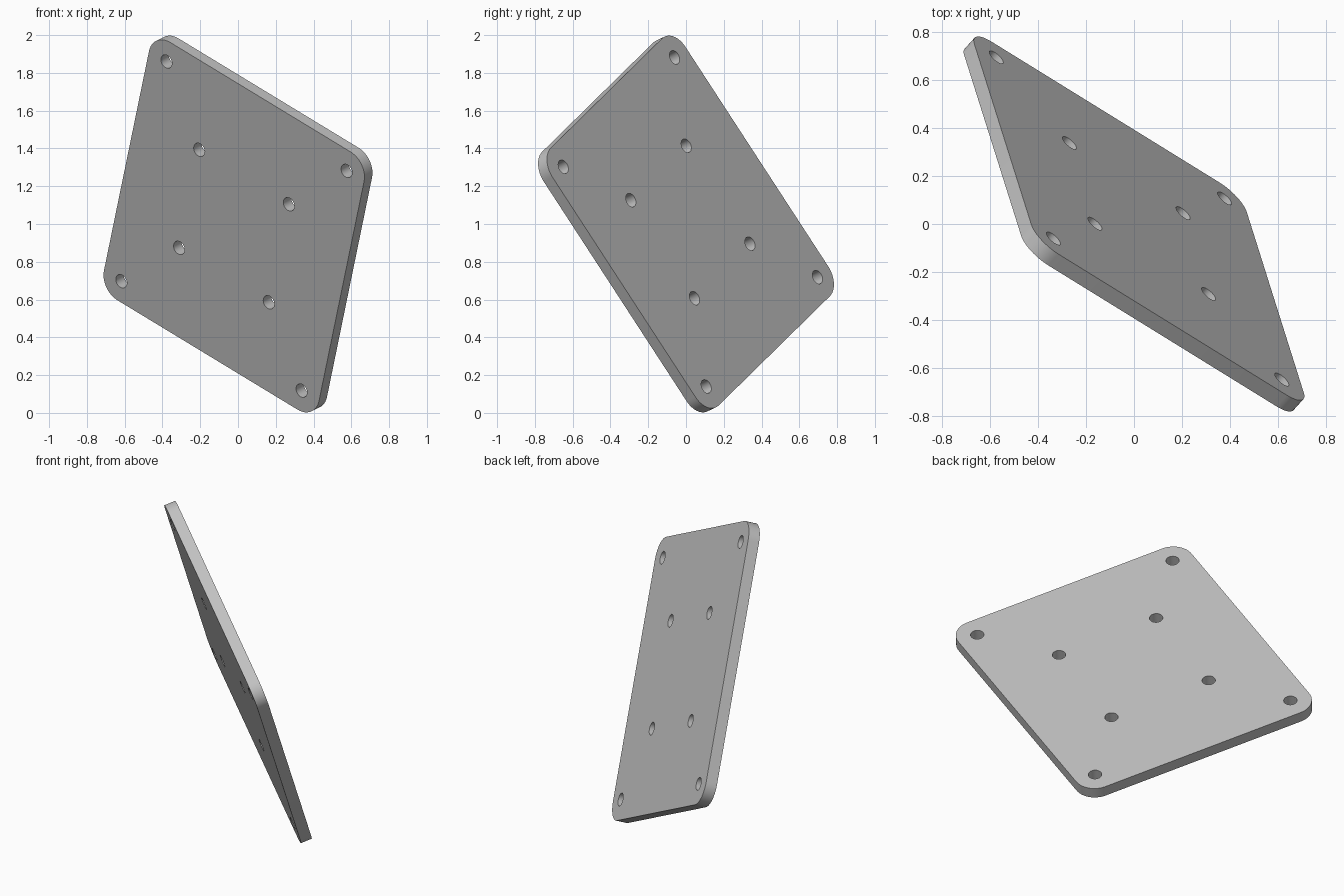
import bpy, bmesh
from math import sin, cos, pi, tau
from mathutils import Vector, Matrix

cube = bpy.data.objects.get("Cube")
if cube:
    bpy.data.objects.remove(cube, do_unlink=True)

# Plate dimensions, in its own flat plane
HOLE_X, HOLE_Y = 0.631, 0.704     # corner holes share the corner centres
CORNER_R, HOLE_R = 0.122, 0.038
INNER = 0.314
THICK = 0.067
STEPS = 12

grey = bpy.data.materials.new("Grey metal")
grey.use_nodes = True
colour = (0.53, 0.53, 0.53, 1)
grey.diffuse_color = colour
grey.node_tree.nodes["Principled BSDF"].inputs["Base Color"].default_value = colour


def arc(cx, cy, r, start, sweep, count):
    return [(cx + r * cos(start + sweep * i / count),
             cy + r * sin(start + sweep * i / count)) for i in range(count + 1)]


def add_loop(bm, points):
    verts = [bm.verts.new((x, y, -THICK / 2)) for x, y in points]
    for a, b in zip(verts, verts[1:] + verts[:1]):
        bm.edges.new((a, b))


bm = bmesh.new()

# Rounded outline
outline = []
for k, (sx, sy) in enumerate([(1, 1), (-1, 1), (-1, -1), (1, -1)]):
    outline += arc(sx * HOLE_X, sy * HOLE_Y, CORNER_R, k * pi / 2, pi / 2, STEPS)
add_loop(bm, outline)

# Four corner holes and four inner holes
for hx, hy in [(HOLE_X, HOLE_Y), (INNER, INNER)]:
    for sx in (-1, 1):
        for sy in (-1, 1):
            add_loop(bm, arc(sx * hx, sy * hy, HOLE_R, 0, tau, 32)[:-1])

# Fill between the loops and give it thickness
bmesh.ops.triangle_fill(bm, edges=bm.edges[:], use_beauty=True, normal=(0, 0, 1))
top = bmesh.ops.extrude_face_region(bm, geom=bm.faces[:], use_keep_orig=True)
bmesh.ops.translate(bm, vec=(0, 0, THICK),
                    verts=[g for g in top["geom"] if isinstance(g, bmesh.types.BMVert)])
bmesh.ops.recalc_face_normals(bm, faces=bm.faces[:])

mesh = bpy.data.meshes.new("mounting_plate")
bm.to_mesh(mesh)
bm.free()
mesh.materials.append(grey)
plate = bpy.data.objects.new("mounting_plate", mesh)
bpy.context.collection.objects.link(plate)

# Tilt the plate so that it balances on one corner
u = Vector((0.756, -0.467, -0.459)).normalized()
v = Vector((-0.167, 0.536, -0.828))
n = u.cross(v).normalized()
v = n.cross(u)
tilt = Matrix((u, v, n)).transposed().to_4x4()
plate.matrix_world = Matrix.Translation((0, 0, 1)) @ tilt

bpy.ops.object.select_all(action='DESELECT')
plate.select_set(True)
bpy.context.view_layer.objects.active = plate
bpy.ops.object.shade_smooth_by_angle(angle=pi / 6)
